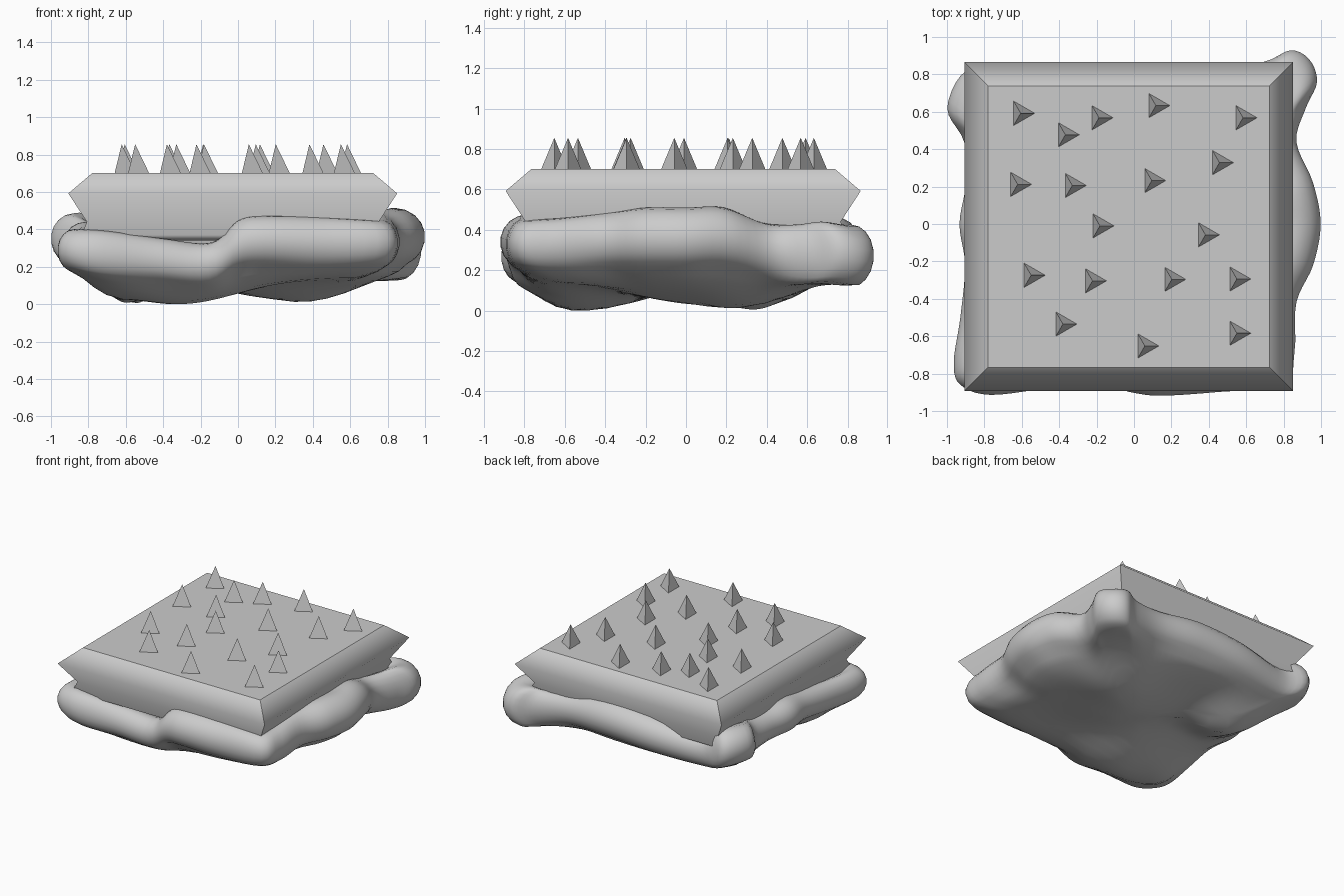
import bpy, bmesh
from math import cos, sin, pi, exp, radians, hypot

if "Cube" in bpy.data.objects:
    bpy.data.objects.remove(bpy.data.objects["Cube"])


def make_object(name, bm, smooth=False):
    bmesh.ops.recalc_face_normals(bm, faces=bm.faces)
    mesh = bpy.data.meshes.new(name)
    if smooth:
        for f in bm.faces:
            f.smooth = True
    bm.to_mesh(mesh)
    bm.free()
    obj = bpy.data.objects.new(name, mesh)
    bpy.context.collection.objects.link(obj)
    return obj


def loft(rings):
    bm = bmesh.new()
    loops = [[bm.verts.new(p) for p in ring] for ring in rings]
    n = len(loops[0])
    for a, b in zip(loops, loops[1:]):
        for i in range(n):
            j = (i + 1) % n
            bm.faces.new((a[i], a[j], b[j], b[i]))
    bm.faces.new(loops[0])
    bm.faces.new(loops[-1])
    return bm


# Square slab with a bevelled, waisted edge profile (half width, height)
CX, CY = -0.028, -0.014
profile = [(0.72, 0.34), (0.808, 0.37), (0.78, 0.44), (0.879, 0.592), (0.752, 0.70)]
bm = loft([[(CX + sx * h, CY + sy * h, z)
            for sx, sy in ((-1, -1), (1, -1), (1, 1), (-1, 1))] for h, z in profile])
# Smooth along each side, sharp at the corners and around top and bottom
for e in bm.edges:
    za, zb = (v.co.z for v in e.verts)
    e.smooth = abs(za - zb) < 1e-4 and .35 < za < .69
make_object("slab", bm, smooth=True)

# Three-sided spikes on top
spots = [(-.606, .592), (-.367, .477), (-.187, .568), (.117, .633), (.583, .568), (-.622, .212),
         (-.33, .206), (.095, .232), (.457, .328), (-.182, -.01), (.382, -.058), (-.55, -.274),
         (-.222, -.304), (.202, -.296), (.55, -.294), (-.38, -.535), (.058, -.652), (.55, -.584)]
bm = bmesh.new()
for x, y in spots:
    base = [bm.verts.new((x + .075 * cos(a), y + .075 * sin(a), .70))
            for a in (0, 2 * pi / 3, 4 * pi / 3)]
    tip = bm.verts.new((x, y, .855))
    bm.faces.new(base[::-1])
    for i in range(3):
        bm.faces.new((base[i], base[(i + 1) % 3], tip))
make_object("spikes", bm)

# Lumpy base: rim outline as x, y, rim centre height, rim radius
rim = [(-.93, -.86, .29, .11), (-.77, -.915, .27, .12), (-.45, -.88, .24, .11),
       (-.16, -.87, .22, .11), (.0, -.905, .32, .13), (.15, -.92, .34, .135), (.45, -.90, .33, .14),
       (.80, -.86, .33, .12), (.86, -.68, .33, .13), (.87, -.42, .35, .14), (.96, -.22, .36, .15),
       (1.0, .0, .36, .15), (.96, .22, .36, .15), (.87, .44, .30, .135), (.92, .62, .28, .145),
       (.98, .76, .29, .15), (.94, .88, .275, .15), (.84, .93, .275, .15), (.70, .87, .28, .13),
       (.45, .83, .31, .12), (.10, .86, .33, .14), (-.30, .86, .31, .13), (-.70, .80, .28, .11),
       (-.90, .82, .34, .14), (-1.0, .62, .35, .13), (-.91, .44, .31, .12),
       (-.90, .22, .31, .11), (-.935, .0, .32, .12), (-.905, -.22, .31, .11),
       (-.93, -.50, .29, .11), (-.965, -.74, .29, .11)]


def spline(p, i, t):
    n = len(p)
    a, b, c, d = (p[(i + k) % n] for k in (-1, 0, 1, 2))
    return tuple(.5 * (2 * q + (r - o) * t + (2 * o - 5 * q + 4 * r - s) * t * t
                       + (3 * q - o - 3 * r + s) * t ** 3) for o, q, r, s in zip(a, b, c, d))


outline = [spline(rim, i, k / 5) for i in range(len(rim)) for k in range(5)]

# Bulges under the base: x, y, depth, spread
bulges = [(-.32, -.52, .135, .44), (.36, .26, .115, .32), (.20, .05, .10, .42),
          (-.56, .33, .13, .26), (-.66, -.50, .09, .28)]


def underside(x, y):
    low = sum((d * exp(-((x - bx) ** 2 + (y - by) ** 2) / s ** 2)) ** 3 for bx, by, d, s in bulges)
    return .145 - low ** (1 / 3)


def inset(x, y, d):
    f = 1 - d / hypot(x, y)
    return x * f, y * f


rings = []
for s in (.1, .45, .7):
    rings.append([(x * s, y * s, .36) for x, y, z, r in outline])
for deg in (150, 120, 90, 70, 50, 30, 10, -10, -30, -50, -68):
    a = radians(deg)
    rings.append([inset(x, y, r * (1 - cos(a))) + (z + r * sin(a),) for x, y, z, r in outline])
for k, s in enumerate((.86, .80, .73, .64, .54, .43, .32, .2, .1)):
    w = (.4, .72, .92, 1)[min(k, 3)]
    rings.append([(x * s, y * s, w * underside(x * s, y * s) + (1 - w) * (z - r))
                  for x, y, z, r in outline])
low = min(p[2] for ring in rings for p in ring)
rings = [[(x, y, z - low * max(0, (.35 - z) / (.35 - low))) for x, y, z in ring] for ring in rings]
make_object("rock_base", loft(rings), smooth=True)
